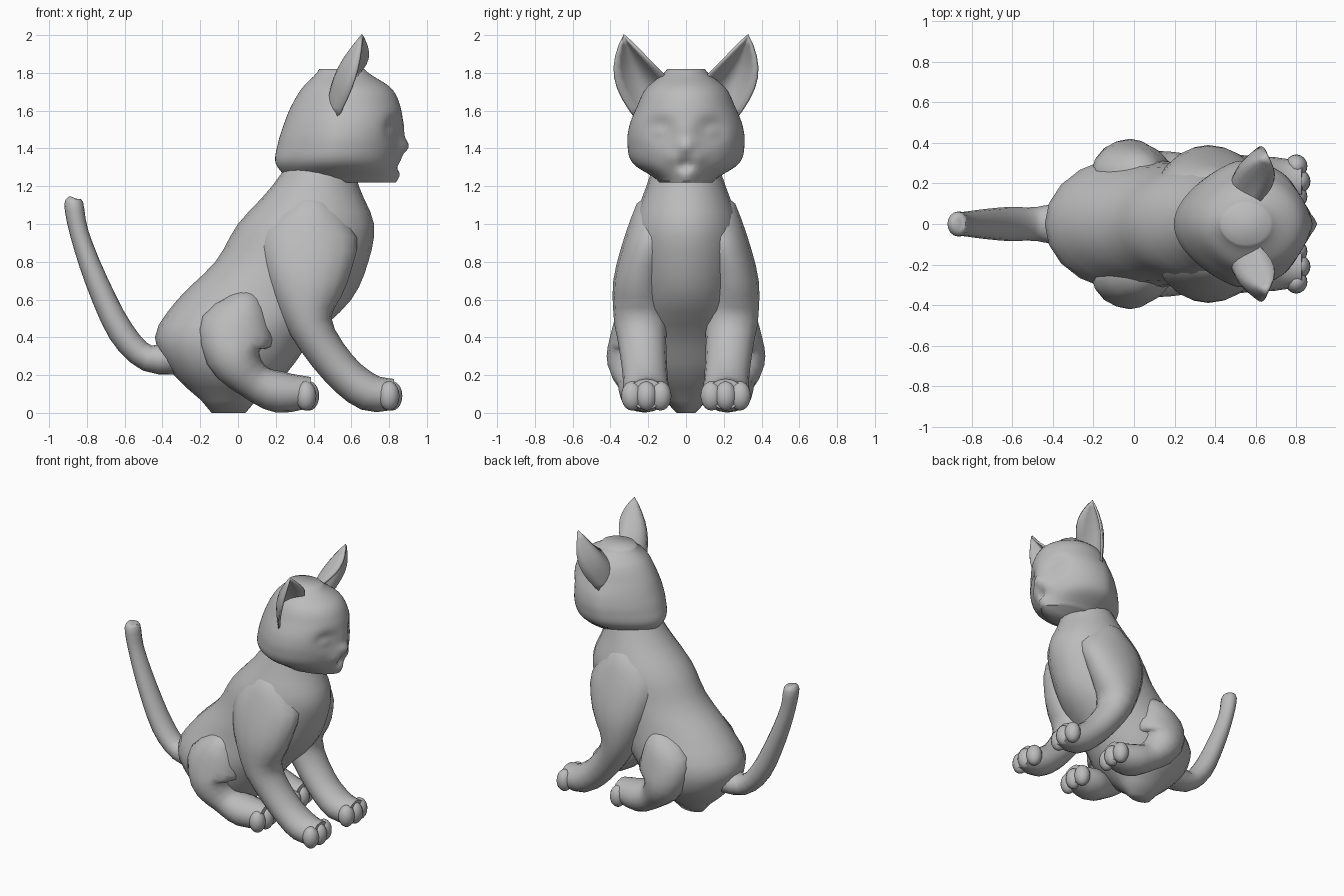
import bpy, bmesh, math
from mathutils import Vector

cube = bpy.data.objects.get("Cube")
if cube:
    bpy.data.objects.remove(cube, do_unlink=True)

grey = bpy.data.materials.new("plain_grey")
grey.use_nodes = True
colour = (.5, .5, .5, 1)
grey.diffuse_color = colour
grey.node_tree.nodes["Principled BSDF"].inputs["Base Color"].default_value = colour


def finish(bm, name):
    """Turn a bmesh into a smooth shaded object."""
    bmesh.ops.recalc_face_normals(bm, faces=bm.faces)
    mesh = bpy.data.meshes.new(name)
    bm.to_mesh(mesh)
    bm.free()
    for polygon in mesh.polygons:
        polygon.use_smooth = True
    mesh.set_sharp_from_angle(angle=math.radians(60))
    mesh.materials.append(grey)
    obj = bpy.data.objects.new(name, mesh)
    bpy.context.collection.objects.link(obj)
    return obj


def refine(points, steps):
    """Smooth a list of points with a Catmull-Rom curve."""
    last = len(points) - 1
    result = []
    for i in range(last):
        before, start, end, after = [Vector(points[min(max(k, 0), last)])
                                     for k in (i - 1, i, i + 1, i + 2)]
        leave, arrive = (end - before) / 2, (after - start) / 2
        for step in range(steps):
            t = step / steps
            ease = t * t * (3 - 2 * t)
            result.append(start.lerp(end, ease) + leave * t * (1 - t) ** 2
                          - arrive * t * t * (1 - t))
    return result + [Vector(points[last])]


def skin(name, rings, sides, sculpt=None):
    """Skin rings given as a centre, a half axis in the side plane and a half width."""
    bm = bmesh.new()
    loops = []
    for centre, axis, width in rings:
        across = Vector((0, width, 0))
        angles = [math.tau * k / sides for k in range(sides)]
        loops.append([bm.verts.new(centre + axis * math.cos(a) + across * math.sin(a))
                      for a in angles])
    for lower, upper in zip(loops, loops[1:]):
        for k in range(sides):
            n = (k + 1) % sides
            bm.faces.new((lower[k], lower[n], upper[n], upper[k]))
    bm.faces.new(loops[0])
    bm.faces.new(loops[-1])
    if sculpt:
        for vert in bm.verts:
            sculpt(vert.co)
    return finish(bm, name)


def stack(name, bottom, spacing, levels, sides, steps, sculpt=None):
    """Evenly spaced level rings, each given as back, front and half width."""
    rings = []
    for i, (back, front, width) in enumerate(refine(levels, steps)):
        centre = Vector(((back + front) / 2, 0, bottom + spacing * i / steps))
        rings.append((centre, Vector(((front - back) / 2, 0, 0)), width))
    return skin(name, rings, sides, sculpt)


def limb(name, path, side=1):
    """A tube square to its path, whose points are x, z, radius and y."""
    points = refine(path, 3)
    rings = []
    for i, (x, z, radius, y) in enumerate(points):
        along = points[min(i + 1, len(points) - 1)] - points[max(i - 1, 0)]
        axis = Vector((-along.y, 0, along.x)).normalized() * radius
        rings.append((Vector((x, y * side, z)), axis, min(radius * 1.2, .14)))
    return skin(name, rings, sides=16)


def ball(name, centre, size):
    bm = bmesh.new()
    bmesh.ops.create_uvsphere(bm, u_segments=16, v_segments=10, radius=1)
    bmesh.ops.scale(bm, vec=size, verts=bm.verts)
    bmesh.ops.translate(bm, vec=centre, verts=bm.verts)
    return finish(bm, name)


def ear(name, side):
    """A cupped shell that tapers from a curved base to a pointed tip."""
    tip = Vector((.66, .33, 2))
    # Base point of each edge, and how far it bows out halfway up
    edges = [(Vector((.6, .09, 1.76)), Vector((.06, 0, 0))),
             (Vector((.4, .12, 1.62)), Vector((-.12, 0, 0))),
             (Vector((.52, .26, 1.55)), Vector((.03, .08, 0)))]
    bm = bmesh.new()
    rows = []
    count = 8
    for i in range(count + 1):
        rise = i / count
        inner, back, outer = [base.lerp(tip, rise) + bow * math.sin(math.pi * rise)
                              for base, bow in edges]
        row = []
        for k in range(count + 1):
            t = k / count
            point = inner.lerp(back, t).lerp(back.lerp(outer, t), t)
            point.y *= side
            row.append(bm.verts.new(point))
        rows.append(row)
    for lower, upper in zip(rows, rows[1:]):
        for k in range(count):
            bm.faces.new((lower[k], lower[k + 1], upper[k + 1], upper[k]))
    bmesh.ops.remove_doubles(bm, verts=bm.verts, dist=.001)
    shell = finish(bm, name).modifiers.new("thickness", "SOLIDIFY")
    shell.thickness = .015
    shell.offset = 0


# Facial relief: sideways offset, height, push forward and spread
FACE = {"nose": (0, 1.41, .045, .045), "bridge": (0, 1.5, .01, .05),
        "mouth": (0, 1.31, -.03, .025), "chin": (0, 1.26, .03, .05),
        "whisker_pad": (.06, 1.35, .025, .045),
        "eye_socket": (.14, 1.5, -.04, .06), "eyelid": (.14, 1.49, .025, .035)}


def shape_head(co):
    """Narrow the back of the skull and model the face."""
    co.y *= 1 - max(.5 - co.x, 0) * .8
    if co.x > .6:
        push = 0
        for offset, height, amount, spread in FACE.values():
            distance = math.hypot(abs(co.y) - offset, co.z - height)
            push += amount * math.exp(-(distance / spread) ** 2)
        co.x += push


# Torso from rump to neck
stack("torso", 0, .2, [
    (-.14, .04, .05), (-.34, .25, .27), (-.44, .4, .33), (-.32, .6, .3),
    (-.12, .69, .29), (0, .72, .28), (.18, .64, .21), (.3, .6, .15)],
    sides=20, steps=3)

# Head from jaw to crown
stack("head", 1.22, .1, [
    (.27, .82, .14), (.2, .84, .28), (.21, .86, .31), (.24, .87, .3),
    (.28, .86, .26), (.34, .81, .21), (.43, .67, .1)],
    sides=64, steps=6, sculpt=shape_head)

# Curved tail
limb("tail", [(-.32, .3, .1, 0), (-.48, .29, .07, 0), (-.62, .43, .07, 0),
              (-.75, .7, .06, 0), (-.84, .95, .05, 0), (-.87, 1.11, .05, 0),
              (-.87, 1.14, .02, 0)])

# Paired parts
for label, side in (("left", 1), ("right", -1)):
    ear(label + "_ear", side)

    # Legs from shoulder and hip down to the paws
    limb(label + "_front_leg", [
        (.4, 1.16, .08, .1), (.38, .95, .25, .18), (.37, .7, .21, .245),
        (.38, .47, .12, .24), (.53, .24, .1, .22), (.69, .11, .1, .21),
        (.83, .1, .08, .21)], side)
    limb(label + "_hind_leg", [
        (.08, .64, .06, .2), (0, .45, .2, .25), (-.02, .3, .15, .28),
        (.08, .17, .1, .25), (.22, .11, .11, .22), (.39, .11, .08, .21)], side)

    # Three toes on each paw
    for paw, reach in (("front", .815), ("hind", .375)):
        for toe, spread in (("inner", -.075), ("middle", 0), ("outer", .075)):
            centre = (reach - abs(spread) / 5, (.21 + spread) * side, .09)
            ball(f"{label}_{paw}_{toe}_toe", centre, (.055, .058, .078))
